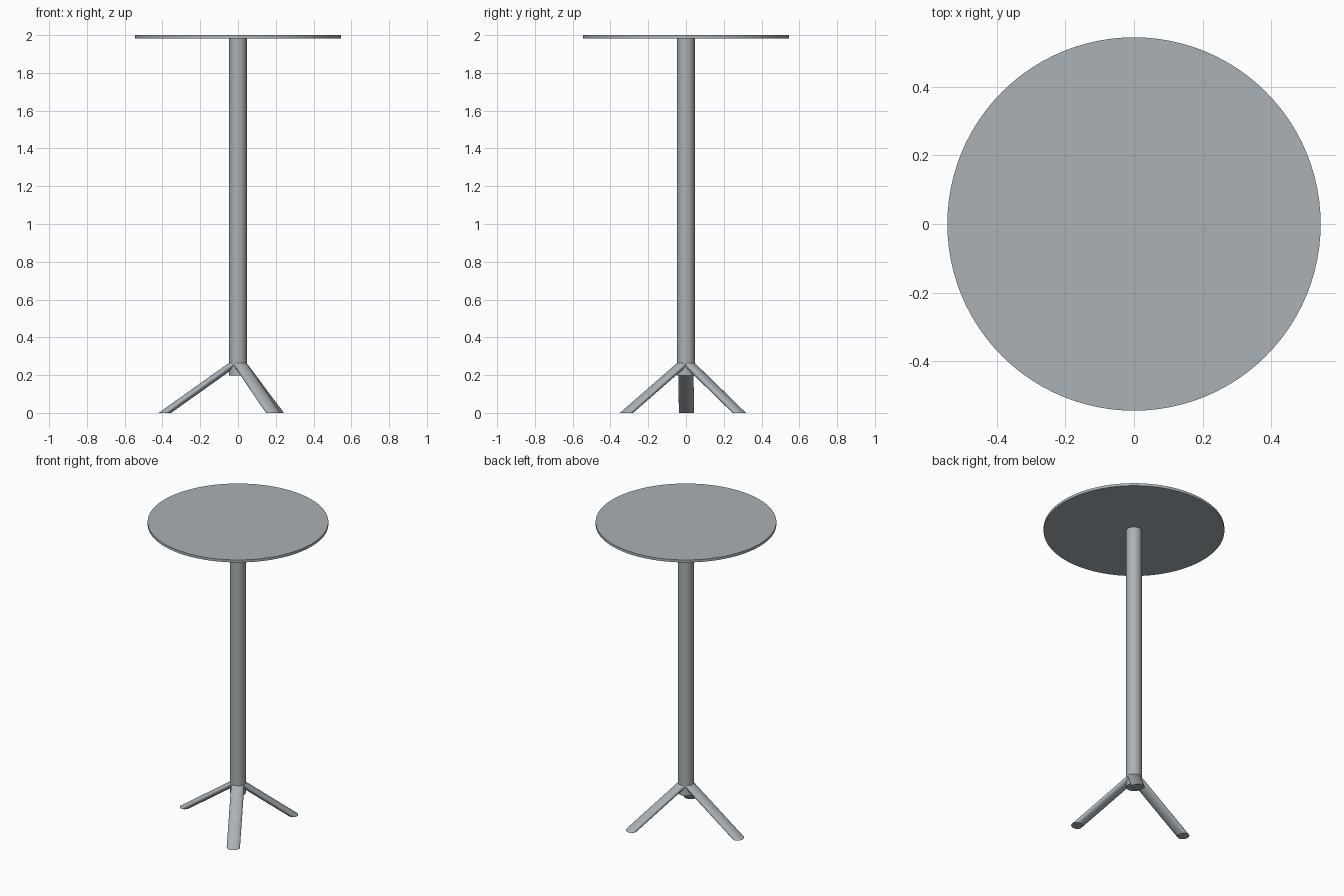
import bpy, bmesh, math
from mathutils import Vector

if "Cube" in bpy.data.objects:
    bpy.data.objects.remove(bpy.data.objects["Cube"])

metal = bpy.data.materials.new("grey_metal")
metal.diffuse_color = (0.40, 0.44, 0.47, 1)
metal.use_nodes = True
metal.node_tree.nodes["Principled BSDF"].inputs["Base Color"].default_value = metal.diffuse_color


def finish(obj):
    obj.data.materials.append(metal)
    bpy.ops.object.select_all(action='DESELECT')
    obj.select_set(True)
    bpy.context.view_layer.objects.active = obj
    bpy.ops.object.shade_smooth_by_angle(angle=math.radians(35))


def cylinder(name, radius, z0, z1, sides):
    bpy.ops.mesh.primitive_cylinder_add(vertices=sides, radius=radius, depth=z1 - z0,
                                        location=(0, 0, (z0 + z1) / 2))
    obj = bpy.context.object
    obj.name = name
    finish(obj)


def leg(name, foot, top_z=0.275, radial=0.033, tangential=0.04, sides=24):
    # Slanted oval tube, cut level at the floor, top end buried in the post
    out = Vector((foot[0], foot[1], 0)).normalized()
    side = Vector((-out.y, out.x, 0))
    bm = bmesh.new()
    rings = []
    for c in (Vector((foot[0], foot[1], 0)), Vector((0, 0, top_z))):
        ring = []
        for i in range(sides):
            a = 2 * math.pi * i / sides
            ring.append(bm.verts.new(c + out * radial * math.cos(a) + side * tangential * math.sin(a)))
        rings.append(ring)
    lo, hi = rings
    for i in range(sides):
        j = (i + 1) % sides
        bm.faces.new((lo[i], lo[j], hi[j], hi[i]))
    bm.faces.new(lo[::-1])
    bm.faces.new(hi)
    bmesh.ops.recalc_face_normals(bm, faces=bm.faces)
    mesh = bpy.data.meshes.new(name)
    bm.to_mesh(mesh)
    bm.free()
    obj = bpy.data.objects.new(name, mesh)
    bpy.context.collection.objects.link(obj)
    finish(obj)


# Round top and central post
cylinder("table_top", 0.545, 1.983, 2.0, 96)
cylinder("post", 0.047, 0.197, 1.984, 40)

# Three splayed legs
for name, foot in (("left_leg", (-0.387, 0.002)),
                   ("front_leg", (0.186, -0.315)),
                   ("back_leg", (0.205, 0.282))):
    leg(name, foot)
